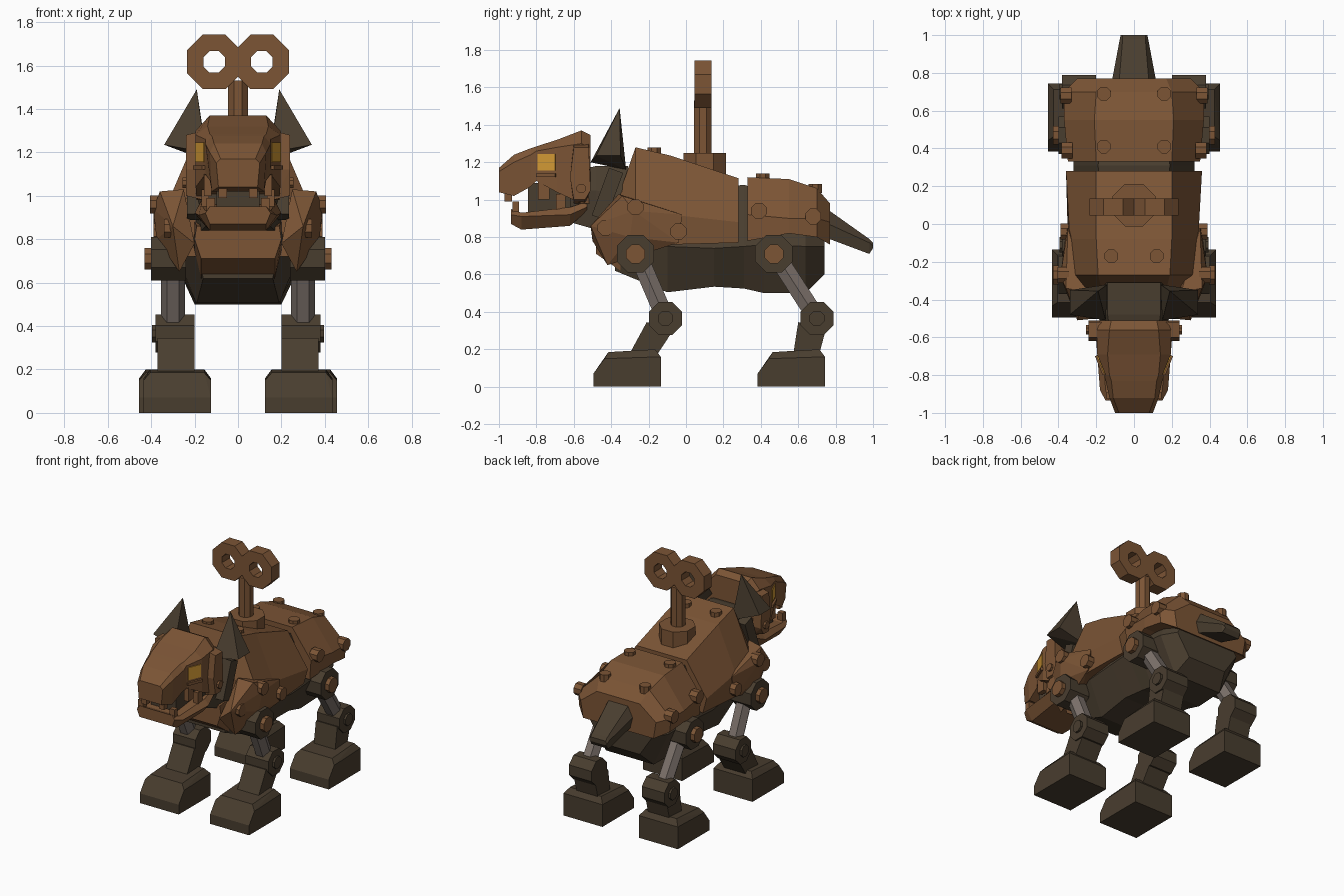
import bpy, bmesh, math
from mathutils import Vector, Matrix

if "Cube" in bpy.data.objects:
    bpy.data.objects.remove(bpy.data.objects["Cube"], do_unlink=True)


def material(name, colour):
    mat = bpy.data.materials.new(name)
    mat.use_nodes = True
    mat.diffuse_color = (*colour, 1)
    mat.node_tree.nodes["Principled BSDF"].inputs["Base Color"].default_value = (*colour, 1)
    return mat


copper = material("copper brown", (0.2, 0.09, 0.036))
iron = material("dark iron", (0.066, 0.047, 0.028))
steel = material("grey steel", (0.2, 0.165, 0.145))
amber = material("amber eye", (0.65, 0.32, 0.035))


def finish(name, bm, mat):
    bmesh.ops.recalc_face_normals(bm, faces=bm.faces)
    mesh = bpy.data.meshes.new(name)
    bm.to_mesh(mesh)
    bm.free()
    mesh.materials.append(mat)
    obj = bpy.data.objects.new(name, mesh)
    bpy.context.scene.collection.objects.link(obj)
    return obj


def hull(name, points, mat):
    bm = bmesh.new()
    verts = [bm.verts.new(p) for p in points]
    result = bmesh.ops.convex_hull(bm, input=verts)
    loose = {v for v in result["geom_interior"] if isinstance(v, bmesh.types.BMVert)}
    bmesh.ops.delete(bm, geom=list(loose), context="VERTS")
    bmesh.ops.dissolve_limit(bm, angle_limit=0.02, verts=bm.verts, edges=bm.edges)
    return finish(name, bm, mat)


def box(name, centre, size, mat, turn=None):
    bm = bmesh.new()
    matrix = Matrix.Translation(centre) @ (turn or Matrix()) @ Matrix.Diagonal((*size, 1))
    bmesh.ops.create_cube(bm, size=1, matrix=matrix)
    return finish(name, bm, mat)


def cylinder(name, start, end, radius, mat, sides=8):
    """Prism between two points; radius is measured to the flats."""
    start, end = Vector(start), Vector(end)
    axis = end - start
    matrix = (Matrix.Translation((start + end) / 2)
              @ axis.to_track_quat("Z", "Y").to_matrix().to_4x4()
              @ Matrix.Rotation(math.pi / sides, 4, "Z"))
    r = radius / math.cos(math.pi / sides)
    bm = bmesh.new()
    bmesh.ops.create_cone(bm, cap_ends=True, segments=sides, radius1=r, radius2=r,
                          depth=axis.length, matrix=matrix)
    return finish(name, bm, mat)


def loft(name, sections, mat):
    """Six-sided sections: y, then (half width, z) at top, middle and bottom."""
    bm = bmesh.new()
    rings = []
    for y, tx, tz, mx, mz, bx, bz in sections:
        half = [(tx, tz), (mx, mz), (bx, bz)]
        outline = half + [(-x, z) for x, z in reversed(half)]
        rings.append([bm.verts.new((x, y, z)) for x, z in outline])
    for a, b in zip(rings, rings[1:]):
        for i in range(len(a)):
            j = (i + 1) % len(a)
            bm.faces.new((a[i], a[j], b[j], b[i]))
    bm.faces.new(rings[0])
    bm.faces.new(rings[-1])
    return finish(name, bm, mat)


def ring(name, x, y, z, outer, inner, depth, mat, sides=8):
    bm = bmesh.new()
    loops = []
    for r, dy in ((outer, -depth), (outer, depth), (inner, depth), (inner, -depth)):
        r /= math.cos(math.pi / sides)
        angles = [math.tau * (i + 0.5) / sides for i in range(sides)]
        loops.append([bm.verts.new((x + r * math.cos(a), y + dy, z + r * math.sin(a)))
                      for a in angles])
    for k in range(len(loops)):
        a, b = loops[k - 1], loops[k]
        for i in range(sides):
            bm.faces.new((a[i - 1], a[i], b[i], b[i - 1]))
    return finish(name, bm, mat)


# Body core, chest and back shells
loft("belly", [(-.38, .16, 1, .2, .8, .16, .62), (-.1, .18, 1.1, .29, .75, .19, .505),
               (.15, .18, 1.06, .32, .74, .2, .535), (.31, .19, 1.08, .32, .75, .19, .525),
               (.42, .18, 1.04, .32, .76, .2, .5), (.64, .18, 1, .31, .75, .19, .5),
               (.74, .15, .9, .25, .75, .15, .6)], iron)
loft("chest_plate", [(-.48, .19, .86, .2, .8, .17, .71), (-.35, .2, .88, .2, .75, .17, .62)], copper)
loft("front_shell", [(-.35, .17, 1.05, .28, .95, .28, .72), (-.27, .19, 1.28, .31, 1, .32, .74),
                     (-.08, .2, 1.235, .34, .92, .35, .76), (.28, .2, 1.115, .36, .88, .33, .77)], copper)
loft("rear_shell", [(.33, .2, 1.12, .35, .92, .34, .78), (.55, .21, 1.11, .37, .9, .37, .82),
                    (.7, .2, 1.06, .37, .9, .36, .8), (.77, .17, .98, .3, .88, .28, .76)], copper)
loft("tail", [(.74, .08, .96, .12, .88, .1, .8), (.98, .06, .79, .075, .77, .07, .71),
              (1, .06, .77, .07, .75, .06, .74)], iron)

# Neck and head
loft("neck", [(-.62, .12, 1.15, .15, 1.05, .13, .88), (-.48, .14, 1.18, .19, 1.05, .17, .84),
              (-.31, .14, 1.18, .2, 1, .2, .8)], iron)
loft("head", [(-1, .08, 1.17, .1, 1.15, .09, 1.04), (-.92, .11, 1.24, .13, 1.2, .12, 1.02),
              (-.83, .12, 1.275, .15, 1.24, .13, 1.07), (-.8, .13, 1.285, .15, 1.26, .15, 1.1),
              (-.69, .14, 1.32, .195, 1.28, .195, 1.04), (-.56, .13, 1.37, .195, 1.3, .19, .98),
              (-.51, .12, 1.345, .18, 1.28, .17, .98)], copper)
box("mouth_interior", (0, -.72, 1), (.2, .25, .18), iron)
loft("jaw", [(-.935, .13, .95, .15, .92, .13, .87), (-.88, .15, .93, .18, .91, .13, .84),
             (-.62, .17, .96, .2, .92, .15, .86), (-.53, .16, .99, .18, .96, .16, .94)], copper)


def mirrored(side, points):
    return [(side * x, y, z) for x, y, z in points]


def bolt(name, side, position, radius=.042):
    x, y, z = position
    cylinder(name, (side * (x - .04), y, z), (side * (x + .02), y, z), radius, copper)


def leg(prefix, side, hip_y, knee_y, foot_y, x):
    """Hip hub, strut, knee, shin and wedge foot."""
    hip, knee = .71, .365
    s = side
    cylinder(prefix + "hip", (s * .24, hip_y, hip), (s * .4, hip_y, hip), .1, iron)
    cylinder(prefix + "hip_cap", (s * .39, hip_y, hip), (s * .43, hip_y, hip), .05, copper)
    cylinder(prefix + "strut", (s * .3, hip_y + .02, hip - .02), (s * .3, knee_y, knee),
             .048, steel, 6)
    cylinder(prefix + "knee", (s * .2, knee_y, knee), (s * .38, knee_y, knee), .088, iron)
    cylinder(prefix + "knee_cap", (s * .37, knee_y, knee), (s * .395, knee_y, knee), .04, iron)
    back = foot_y + .14
    shin = [(px, py, pz) for px in (.2, .37) for py, pz in
            ((knee_y - .1, knee - .02), (knee_y + .05, knee - .05), (back, .14), (back - .13, .17))]
    hull(prefix + "shin", mirrored(s, shin), iron)
    foot = [(x + w * d, foot_y + py, pz) for d in (-1, 1) for w, py, pz in
            ((.155, -.18, 0), (.155, .18, 0), (.155, -.18, .07), (.155, .18, .16),
             (.125, -.1, .185), (.125, .15, .2), (.155, -.12, .15))]
    hull(prefix + "foot", mirrored(s, foot), iron)


shoulder = [(.2, -.5, .78), (.3, -.51, .86), (.27, -.42, .65), (.36, -.34, 1.02),
            (.39, -.28, .94), (.375, -.3, .8), (.36, -.04, .77), (.35, -.02, .92),
            (.25, -.36, 1.03), (.25, -.1, .8)]
ear = [(.19, -.355, 1.49), (.34, -.48, 1.235), (.34, -.35, 1.235), (.14, -.32, 1.16),
       (.15, -.51, 1.2)]
cheek = [(x, y, z) for x, inset in ((.16, 0), (.24, .02)) for y, z in
         ((-.6, 1.3 - inset), (-.52, 1.3 - inset), (-.51, 1.05), (-.54, .98 + inset),
          (-.6, .98 + inset), (-.62, 1.12))]

for side, label in ((1, "left_"), (-1, "right_")):
    leg(label + "front_", side, -.27, -.11, -.315, .28)
    leg(label + "rear_", side, .47, .7, .563, .3)
    hull(label + "shoulder_plate", mirrored(side, shoulder), copper)
    hull(label + "ear", mirrored(side, ear), iron)
    hull(label + "cheek", mirrored(side, cheek), copper)
    box(label + "neck_bracket", (side * .2, -.42, 1.03), (.07, .08, .27), iron,
        Matrix.Rotation(-.35, 4, "X"))
    # Eyes lie on the slanted sides of the face
    box(label + "eye", (side * .174, -.745, 1.2), (.009, .1, .09), amber,
        Matrix.Rotation(side * -.39, 4, "Z"))
    box(label + "eye_ledge", (side * .172, -.745, 1.13), (.03, .11, .02), copper,
        Matrix.Rotation(side * -.39, 4, "Z"))
    # Teeth
    box(label + "fang", (side * .07, -.95, 1.02), (.04, .04, .06), copper)
    box(label + "side_tooth", (side * .14, -.76, 1.05), (.035, .06, .1), copper)
    box(label + "lower_tooth", (side * .125, -.91, .955), (.04, .035, .07), copper)
    box(label + "jaw_tooth", (side * .15, -.67, .98), (.035, .05, .1), copper)
    # Bolts on the flanks and back
    for i, spot in enumerate([(.385, -.27, .96), (.37, -.04, .83), (.365, .39, .94),
                              (.37, .68, .91), (.32, -.43, .85)]):
        bolt(f"{label}side_bolt_{i}", side, spot)
    bolt(label + "cheek_bolt", side, (.235, -.56, 1.06), .025)
    for i, (x, y, z) in enumerate([(.12, -.17, 1.26), (.16, .41, 1.12), (.16, .69, 1.065)]):
        cylinder(f"{label}back_bolt_{i}", (side * x, y, z - .03), (side * x, y, z + .02),
                 .036, copper)
    # Loops of the winding key
    ring(label + "key_loop", side * .11, .09, 1.617, .126, .05, .045, copper)

# Winding key base and shaft
cylinder("key_base", (0, .1, 1.13), (0, .1, 1.25), .113, copper)
cylinder("key_shaft", (0, .09, 1.2), (0, .09, 1.53), .046, copper)
